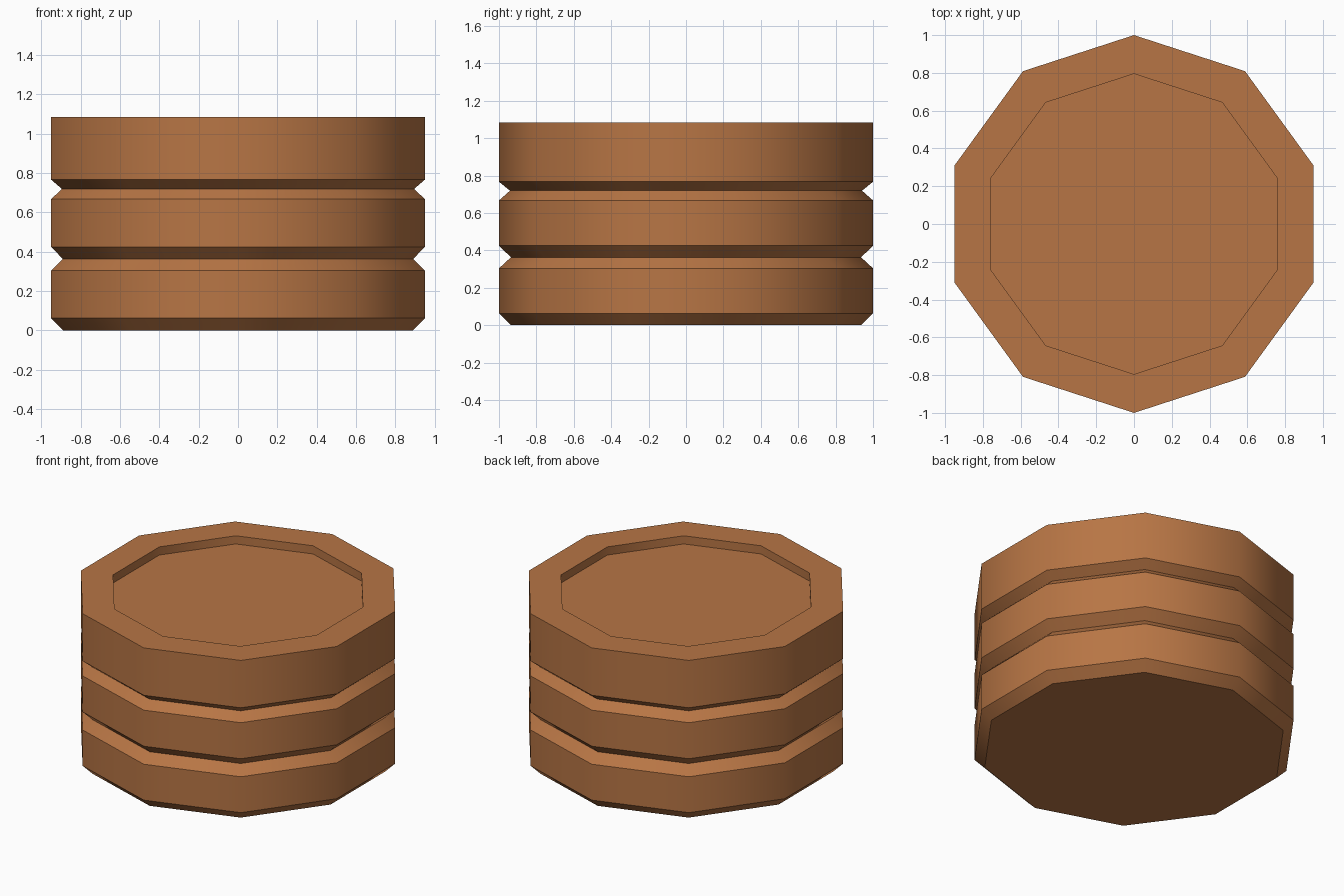
import bpy, bmesh, math

if "Cube" in bpy.data.objects:
    bpy.data.objects.remove(bpy.data.objects["Cube"])

SIDES = 10
# (radius, height) from the base up the grooved side and into the shallow top recess
PROFILE = [(0.936, 0), (1, 0.063), (1, 0.304), (0.936, 0.363), (1, 0.425),
           (1, 0.667), (0.941, 0.719), (1, 0.767), (1, 1.085),
           (0.795, 1.085), (0.795, 1.03)]

wood = bpy.data.materials.new("warm brown")
wood.diffuse_color = (0.477, 0.179, 0.059, 1)
wood.use_nodes = True
wood.node_tree.nodes["Principled BSDF"].inputs["Base Color"].default_value = wood.diffuse_color

# Ten-sided stack turned from the profile
bm = bmesh.new()
rings = []
for r, z in PROFILE:
    angles = [math.pi / 2 + i * math.tau / SIDES for i in range(SIDES)]
    rings.append([bm.verts.new((r * math.cos(a), r * math.sin(a), z)) for a in angles])
for lo, hi in zip(rings, rings[1:]):
    for i in range(SIDES):
        j = (i + 1) % SIDES
        bm.faces.new((lo[i], lo[j], hi[j], hi[i]))

# Base and recess floor
bm.faces.new(rings[0][::-1])
bm.faces.new(rings[-1])
bm.normal_update()

mesh = bpy.data.meshes.new("grooved_stack")
bm.to_mesh(mesh)
bm.free()
mesh.materials.append(wood)
stack = bpy.data.objects.new("grooved_stack", mesh)
bpy.context.collection.objects.link(stack)

# Smooth round the sides, sharp at grooves and rims
bpy.context.view_layer.objects.active = stack
stack.select_set(True)
bpy.ops.object.shade_smooth_by_angle(angle=math.radians(39))
